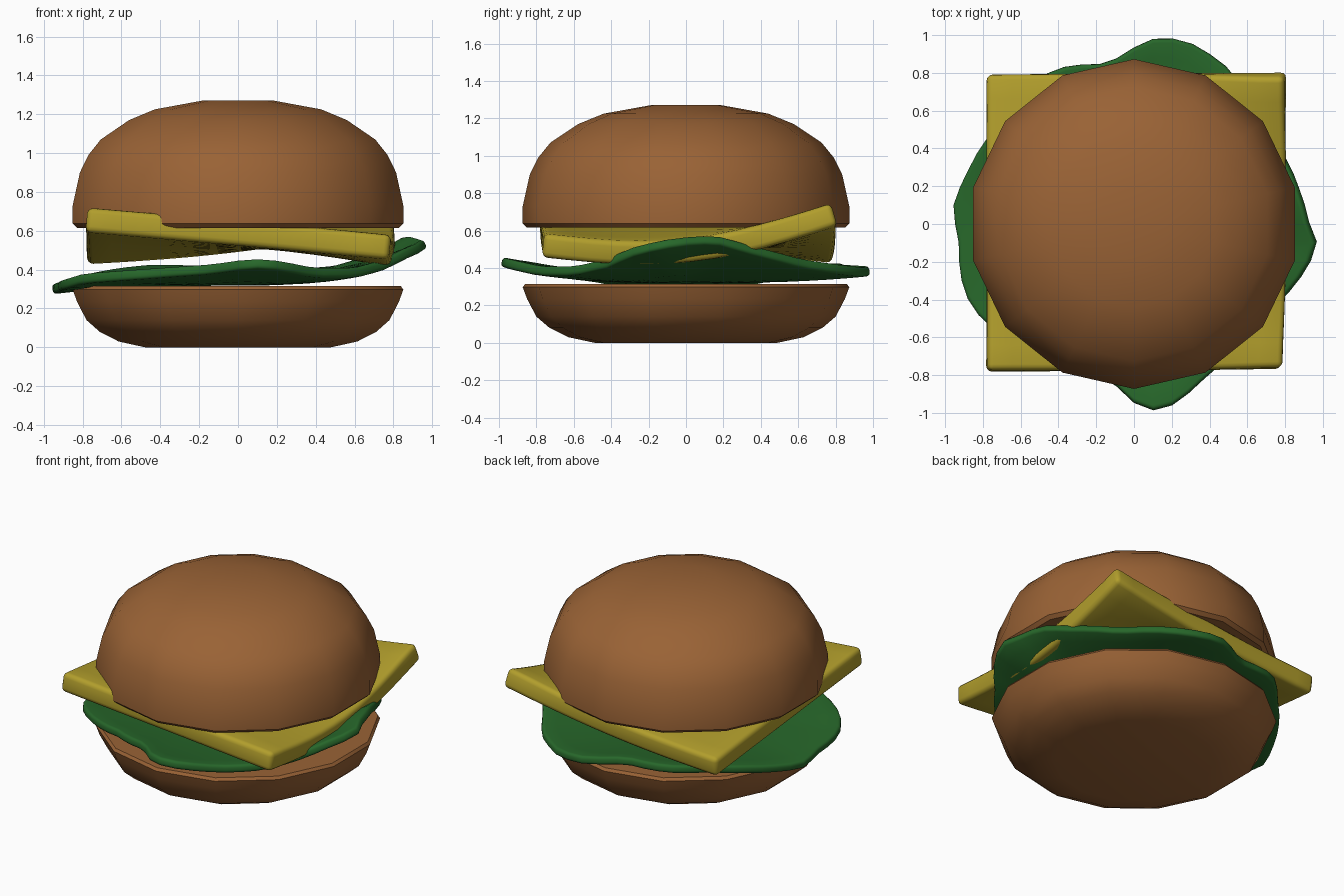
import bpy, math

if "Cube" in bpy.data.objects:
    bpy.data.objects.remove(bpy.data.objects["Cube"])


def material(name, color):
    m = bpy.data.materials.new(name)
    m.diffuse_color = (*color, 1)
    m.use_nodes = True
    m.node_tree.nodes["Principled BSDF"].inputs["Base Color"].default_value = m.diffuse_color
    return m


BUN = material("bun brown", (0.32, 0.123, 0.036))
CHEESE = material("cheese yellow", (0.44, 0.34, 0.025))
LETTUCE = material("lettuce green", (0.02, 0.135, 0.023))


def make(name, verts, faces, mat, thickness=0, offset=1, bevel=0):
    me = bpy.data.meshes.new(name)
    me.from_pydata(verts, [], faces)
    me.materials.append(mat)
    ob = bpy.data.objects.new(name, me)
    bpy.context.collection.objects.link(ob)
    bpy.ops.object.select_all(action='DESELECT')
    ob.select_set(True)
    bpy.context.view_layer.objects.active = ob
    if thickness:
        s = ob.modifiers.new("thick", 'SOLIDIFY')
        s.thickness = thickness
        s.offset = offset
        b = ob.modifiers.new("round", 'BEVEL')
        b.width = bevel
        b.segments = 3
        b.limit_method = 'ANGLE'
        b.angle_limit = math.radians(55)
        for mod in ("thick", "round"):
            bpy.ops.object.modifier_apply(modifier=mod)
    bpy.ops.object.shade_smooth_by_angle(angle=math.radians(40))
    return ob


# Buns: 14-sided lathed profiles (radius, height), bottom to top
def bun(name, profile, n=14):
    verts, faces = [], []
    for r, z in profile:
        for i in range(n):
            a = math.pi / 2 + 2 * math.pi * i / n
            verts.append((r * math.cos(a), r * math.sin(a), z))
    for k in range(len(profile) - 1):
        for i in range(n):
            j = (i + 1) % n
            faces.append((k * n + i, k * n + j, (k + 1) * n + j, (k + 1) * n + i))
    faces.append(tuple(reversed(range(n))))
    faces.append(tuple(range(len(verts) - n, len(verts))))
    make(name, verts, faces, BUN)


bun("bottom_bun", [(0.49, 0), (0.63, 0.03), (0.73, 0.08), (0.80, 0.14),
                   (0.85, 0.235), (0.873, 0.297), (0.86, 0.315)])
bun("top_bun", [(0.85, 0.615), (0.873, 0.637), (0.873, 0.73), (0.835, 0.90),
                (0.79, 0.99), (0.725, 1.07), (0.575, 1.17), (0.44, 1.225), (0.19, 1.27)])

# Lettuce: wavy leaf from rim control points (angle, radius, top height)
RIM = [(0, .91, .57), (10, .88, .58), (25, .86, .52), (45, .88, .45), (59, .96, .42),
       (72, 1.0, .405), (82, 1.0, .41), (99, .85, .42), (118, .92, .43), (135, .88, .41),
       (150, .90, .38), (165, .93, .34), (173, .965, .325), (186, .935, .335),
       (202, .97, .35), (212, .95, .38), (240, .82, .41), (261, .82, .43), (270, .94, .45),
       (278, 1.0, .46), (297, .88, .41), (315, .85, .41), (330, .86, .45), (343, .92, .52),
       (353, .965, .555), (360, .91, .57)]


def rim(a):
    for (a0, r0, z0), (a1, r1, z1) in zip(RIM, RIM[1:]):
        if a0 <= a <= a1:
            f = (a - a0) / (a1 - a0)
            return r0 + (r1 - r0) * f, z0 + (z1 - z0) * f


N = 60
rings = [0.3, 0.55, 0.7, 0.8, 0.9, 1.0]
verts, faces = [(0, 0, 0.37)], []
for t in rings:
    for i in range(N):
        a = 360 * i / N
        r, z = rim(a)
        c = math.radians(a)
        verts.append((t * r * math.cos(c), t * r * math.sin(c), 0.37 + (z - 0.37) * t ** 2.6))
for i in range(N):
    j = (i + 1) % N
    faces.append((0, 1 + i, 1 + j))
    for k in range(len(rings) - 1):
        p, q = 1 + k * N, 1 + (k + 1) * N
        faces.append((p + i, q + i, q + j, p + j))
make("lettuce", verts, faces, LETTUCE, 0.052, -1, 0.018)

# Cheese: warped square slice; corners give the underside position
FL, FR = (-.785, -.785, .595), (.775, -.77, .455)
BL, BR = (-.775, .78, .425), (.81, .81, .63)
G = 12
verts, faces = [], []
for j in range(G + 1):
    for i in range(G + 1):
        u, v = i / G, j / G
        p = [(1 - u) * (1 - v) * a + u * (1 - v) * b + (1 - u) * v * c + u * v * d
             for a, b, c, d in zip(FL, FR, BL, BR)]
        # sag along the right side and a little along the back
        p[2] -= 0.115 * math.sin(math.pi * v) * max(0, (u - 0.5) * 2) ** 1.5
        p[2] -= 0.035 * math.sin(math.pi * u) * v
        verts.append(p)
for j in range(G):
    for i in range(G):
        k = j * (G + 1) + i
        faces.append((k, k + 1, k + G + 2, k + G + 1))
make("cheese_slice", verts, faces, CHEESE, 0.128, 1, 0.03)
